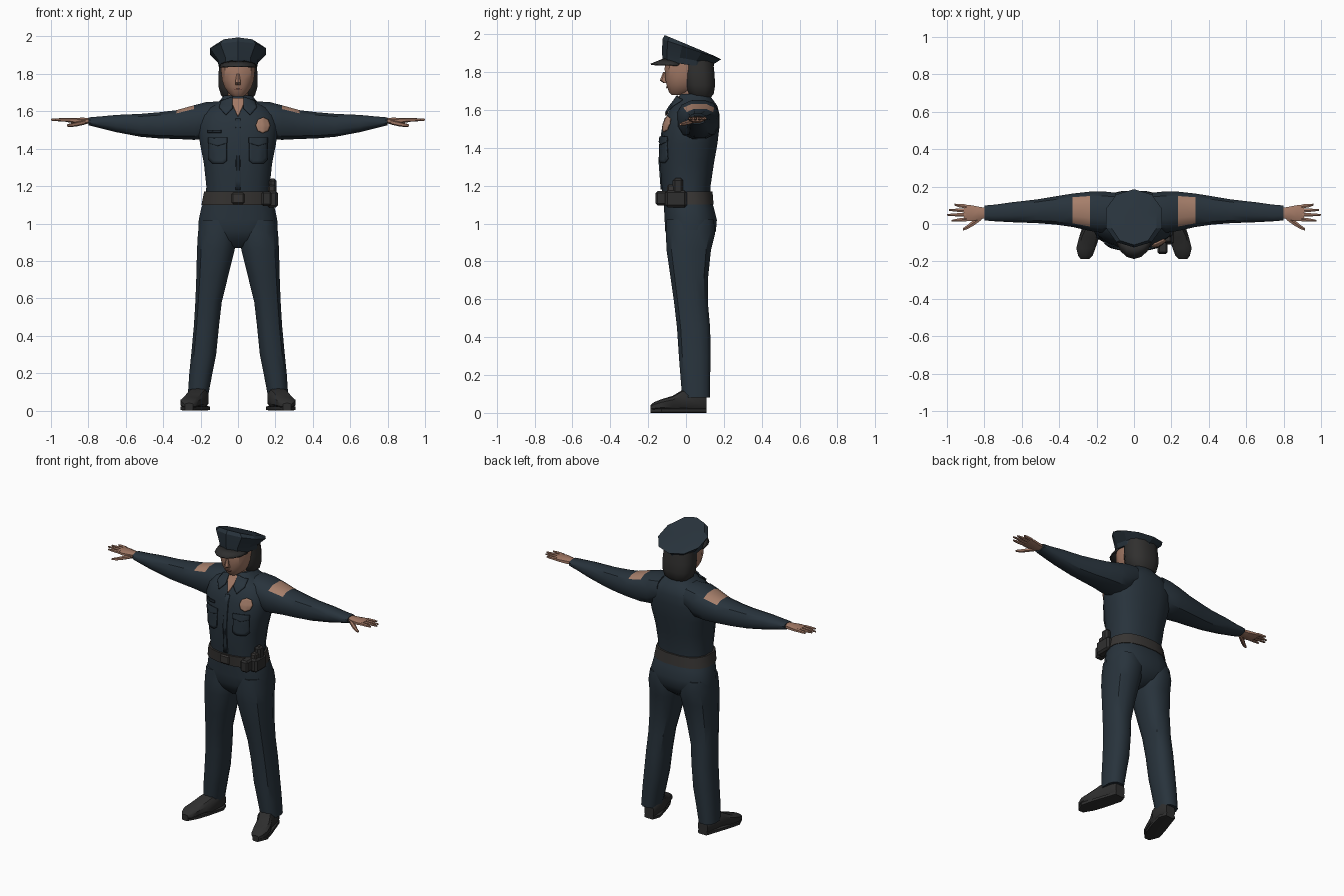
import bpy, bmesh, math
from mathutils import Vector
from mathutils.bvhtree import BVHTree

cube = bpy.data.objects.get("Cube")
if cube:
    bpy.data.objects.remove(cube)


def material(name, colour):
    m = bpy.data.materials.new(name)
    m.use_nodes = True
    m.diffuse_color = (*colour, 1)
    bsdf = next(n for n in m.node_tree.nodes if n.type == 'BSDF_PRINCIPLED')
    bsdf.inputs["Base Color"].default_value = (*colour, 1)
    bsdf.inputs["Roughness"].default_value = .9
    return m


navy = material("navy cloth", (.021, .033, .045))
dark_navy = material("dark navy seams", (.013, .02, .028))
skin = material("skin", (.36, .19, .13))
patch_tan = material("patch tan", (.38, .21, .145))
charcoal = material("charcoal leather", (.028, .028, .028))
belt_grey = material("belt grey", (.038, .035, .033))
hair_grey = material("dark hair", (.03, .029, .028))


def finish(name, bm, mats, angle=35):
    bmesh.ops.recalc_face_normals(bm, faces=bm.faces)
    mesh = bpy.data.meshes.new(name)
    bm.to_mesh(mesh)
    bm.free()
    ob = bpy.data.objects.new(name, mesh)
    bpy.context.collection.objects.link(ob)
    for m in mats:
        mesh.materials.append(m)
    bpy.ops.object.select_all(action='DESELECT')
    bpy.context.view_layer.objects.active = ob
    ob.select_set(True)
    bpy.ops.object.shade_smooth_by_angle(angle=math.radians(angle))
    return ob


def loft(name, axis, rings, mats, sides=12, power=.8, mirror=1, slopes=None, rule=None, angle=35):
    """Skin over rings given as (position, low, high, low, high) along an axis."""
    bm = bmesh.new()
    loops = []
    for k, (p, a0, a1, b0, b1) in enumerate(rings):
        loop = []
        for i in range(sides):
            t = math.tau * (i + .5) / sides
            c, s = math.cos(t), math.sin(t)
            da = math.copysign(abs(c) ** power, c) * (a1 - a0) / 2
            db = math.copysign(abs(s) ** power, s) * (b1 - b0) / 2
            a, b = (a0 + a1) / 2 + da, (b0 + b1) / 2 + db
            co = {'x': (p, a, b), 'y': (a, p, b), 'z': (a, b, p)}[axis]
            tilt = slopes[k] * db if slopes else 0
            loop.append(bm.verts.new((co[0] * mirror, co[1], co[2] + tilt)))
        loops.append(loop)
    for low, high in zip(loops, loops[1:]):
        for i in range(sides):
            j = (i + 1) % sides
            bm.faces.new((low[i], low[j], high[j], high[i]))
    bm.faces.new(loops[0])
    bm.faces.new(loops[-1])
    bmesh.ops.recalc_face_normals(bm, faces=bm.faces)
    if rule:
        for f in bm.faces:
            f.material_index = rule(f)
    return finish(name, bm, mats, angle)


def box(name, low, high, mat, bevel=.008):
    bm = bmesh.new()
    bmesh.ops.create_cube(bm, size=1)
    for v in bm.verts:
        v.co = [l + (c + .5) * (h - l) for c, l, h in zip(v.co, low, high)]
    bmesh.ops.bevel(bm, geom=bm.edges[:], offset=bevel, segments=1, affect='EDGES')
    return finish(name, bm, [mat], 25)


def plate(name, outline, target, mat, lift=.006, cuts=3):
    """Thin plate of x, z corner points laid on the front of a target."""
    tree = BVHTree.FromObject(target, bpy.context.evaluated_depsgraph_get())
    bm = bmesh.new()
    bm.faces.new([bm.verts.new((x, 0, z)) for x, z in outline])
    bmesh.ops.poke(bm, faces=bm.faces[:])
    bmesh.ops.subdivide_edges(bm, edges=bm.edges[:], cuts=cuts, use_grid_fill=True)
    bmesh.ops.triangulate(bm, faces=bm.faces[:])
    for v in bm.verts:
        hit = tree.ray_cast(Vector((v.co.x, -1, v.co.z)), Vector((0, 1, 0)))[0]
        v.co.y = (hit.y if hit else 0) - lift
    ob = finish(name, bm, [mat])
    solid = ob.modifiers.new("thickness", 'SOLIDIFY')
    solid.thickness = .008
    solid.offset = 0
    return ob


# Shirt
torso = loft("shirt", 'z', [
    (1.12, -.175, .175, -.125, .13), (1.2, -.172, .172, -.13, .132),
    (1.32, -.185, .185, -.14, .15), (1.42, -.205, .205, -.135, .168),
    (1.52, -.22, .22, -.12, .18), (1.58, -.205, .205, -.1, .178),
    (1.62, -.165, .165, -.075, .168), (1.645, -.11, .11, -.055, .15),
    (1.685, -.075, .075, -.03, .12)], [navy], sides=16)

# Trousers
loft("trouser_hips", 'z', [
    (1.14, -.18, .18, -.12, .13), (1.08, -.2, .2, -.118, .15),
    (1.02, -.213, .213, -.115, .165), (.96, -.215, .215, -.112, .16),
    (.91, -.14, .14, -.09, .13), (.87, -.02, .02, -.05, .08)], [navy], sides=16)

for side, m in (("left", 1), ("right", -1)):
    loft(side + "_trouser_leg", 'z', [
        (1.02, .03, .205, -.105, .15), (.95, .004, .217, -.11, .158),
        (.86, .015, .222, -.106, .135), (.72, .05, .225, -.085, .12),
        (.58, .085, .23, -.065, .118), (.45, .1, .238, -.05, .13),
        (.3, .115, .252, -.04, .132), (.2, .135, .262, -.032, .13),
        (.08, .158, .27, -.022, .128)], [navy], mirror=m)
    # Shoe and flat sole
    loft(side + "_shoe", 'y', [
        (.108, .165, .235, .012, .09), (.08, .155, .25, .012, .12),
        (-.02, .16, .27, .012, .12), (-.07, .185, .295, .012, .09),
        (-.13, .205, .31, .012, .072), (-.17, .22, .3, .012, .056),
        (-.188, .24, .285, .014, .04)], [charcoal], sides=10, power=.65, mirror=m)
    loft(side + "_sole", 'y', [
        (.108, .165, .235, 0, .025), (.06, .148, .252, 0, .025),
        (-.06, .18, .292, 0, .025), (-.13, .205, .31, 0, .025),
        (-.188, .24, .285, 0, .025)], [charcoal], sides=8, power=.4, mirror=m)

    # Sleeve with a shoulder patch on its upper faces
    def patch_rule(f):
        x = abs(f.calc_center_median().x)
        return 1 if .24 < x < .325 and f.normal.z > .55 else 0
    loft(side + "_sleeve", 'x', [
        (.1, -.03, .17, 1.5, 1.655), (.17, -.05, .178, 1.45, 1.652),
        (.235, -.04, .176, 1.445, 1.635), (.33, -.018, .165, 1.45, 1.608),
        (.42, -.005, .15, 1.453, 1.597), (.52, .003, .133, 1.462, 1.588),
        (.65, .008, .118, 1.487, 1.582), (.74, .013, .105, 1.51, 1.573),
        (.8, .018, .1, 1.525, 1.568)], [navy, patch_tan], mirror=m, rule=patch_rule)
    # Hand, fingers and thumb
    loft(side + "_palm", 'x', [
        (.78, .035, .085, 1.535, 1.565), (.83, .02, .095, 1.53, 1.567),
        (.87, .012, .103, 1.535, 1.566), (.91, .014, .106, 1.54, 1.564)],
        [skin], sides=8, mirror=m)
    for finger, y, drift, tip in (("index", .025, -.008, .975), ("middle", .049, 0, 1),
                                  ("ring", .072, .003, .99), ("little", .094, .01, .96)):
        e = y + drift
        loft(f"{side}_{finger}_finger", 'x', [
            (.895, y - .012, y + .012, 1.543, 1.564),
            (.94, (y + e) / 2 - .01, (y + e) / 2 + .01, 1.545, 1.564),
            (tip, e - .005, e + .005, 1.55, 1.56)], [skin], sides=6, mirror=m)
    loft(side + "_thumb", 'x', [
        (.815, .02, .05, 1.53, 1.555), (.86, -.012, .022, 1.52, 1.545),
        (.89, -.028, -.004, 1.516, 1.537), (.915, -.036, -.022, 1.518, 1.53)],
        [skin], sides=6, mirror=m)
    # Collar flap and chest pocket with flap
    plate(side + "_collar", [(m * .03, 1.676), (m * .09, 1.655), (m * .1, 1.62),
                             (m * .065, 1.58), (m * .03, 1.615)], torso, navy, .013)
    plate(side + "_pocket", [(m * x, z) for x, z in (
        (.06, 1.45), (.155, 1.45), (.155, 1.34), (.135, 1.32), (.08, 1.32), (.06, 1.335))],
        torso, navy)
    plate(side + "_pocket_flap", [(m * x, z) for x, z in (
        (.058, 1.46), (.158, 1.46), (.158, 1.43), (.108, 1.415), (.058, 1.43))],
        torso, navy, .01)

# Shirt front details
plate("open_neck", [(-.045, 1.67), (.045, 1.67), (0, 1.57)], torso, skin)
plate("button_strip", [(-.014, 1.56), (.014, 1.56), (.014, 1.18), (-.014, 1.18)],
      torso, navy, .003)
plate("name_tag", [(-.16, 1.5), (-.09, 1.5), (-.09, 1.485), (-.16, 1.485)],
      torso, dark_navy, .008)
plate("badge", [(.133 + .038 * math.cos(t * math.pi / 4), 1.525 + .042 * math.sin(t * math.pi / 4))
                for t in range(8)], torso, patch_tan, .012)

# Belt and its equipment
loft("belt", 'z', [(1.1, -.198, .198, -.132, .148), (1.17, -.184, .184, -.14, .142)],
     [belt_grey], sides=16)
box("belt_buckle", (-.035, -.146, 1.105), (.035, -.13, 1.165), belt_grey)
box("holster", (.155, -.11, 1.085), (.213, .005, 1.175), charcoal, .012)
box("holster_grip", (.165, -.07, 1.15), (.207, -.015, 1.24), charcoal, .012)
box("holster_strap", (.16, -.1, 1.165), (.2, -.05, 1.205), belt_grey)
box("belt_pouch", (.125, -.16, 1.095), (.18, -.085, 1.172), charcoal, .01)

# Head
loft("neck", 'z', [(1.6, -.06, .06, -.02, .11), (1.7, -.055, .055, -.035, .1),
                   (1.76, -.055, .055, -.03, .1)], [skin], sides=10)
loft("face", 'z', [
    (1.678, -.026, .026, -.075, -.02), (1.695, -.05, .05, -.092, .04),
    (1.73, -.075, .075, -.105, .08), (1.77, -.088, .088, -.113, .1),
    (1.82, -.093, .093, -.116, .11), (1.87, -.09, .09, -.108, .11)], [skin])
loft("nose", 'z', [(1.742, -.014, .014, -.118, -.09), (1.755, -.016, .016, -.138, -.09),
                   (1.8, -.008, .008, -.121, -.09)], [skin], sides=6)
plate("mouth", [(-.025, 1.722), (.025, 1.722), (.018, 1.715), (-.018, 1.715)],
      bpy.data.objects["face"], material("lips", (.25, .11, .08)), .002)
loft("hair", 'z', [
    (1.655, -.06, .06, .04, .125), (1.685, -.093, .093, .005, .148),
    (1.73, -.107, .107, -.012, .156), (1.79, -.108, .108, -.022, .153),
    (1.86, -.102, .102, -.03, .145)], [hair_grey])

# Peaked cap: band, flared crown and visor
loft("cap", 'z', [
    (1.838, -.106, .106, -.122, .145), (1.868, -.112, .112, -.126, .148),
    (1.92, -.157, .157, -.125, .186), (1.94, -.125, .125, -.112, .15),
    (1.944, -.05, .05, -.05, .07)],
    [navy], sides=10, power=.95, slopes=(-.15, -.18, -.34, -.42, -.42), angle=20)
bm = bmesh.new()
inner, outer = [], []
for i in range(9):
    t = math.pi * i / 8
    c, s = math.cos(t), math.sin(t)
    inner.append(bm.verts.new((.098 * c, -.035 - .08 * s, 1.845 + .028 * s)))
    outer.append(bm.verts.new((.102 * c, -.045 - .142 * s, 1.836 + .008 * s)))
for i in range(8):
    bm.faces.new((inner[i], inner[i + 1], outer[i + 1], outer[i]))
visor = finish("cap_visor", bm, [charcoal])
visor.modifiers.new("thickness", 'SOLIDIFY').thickness = .008
